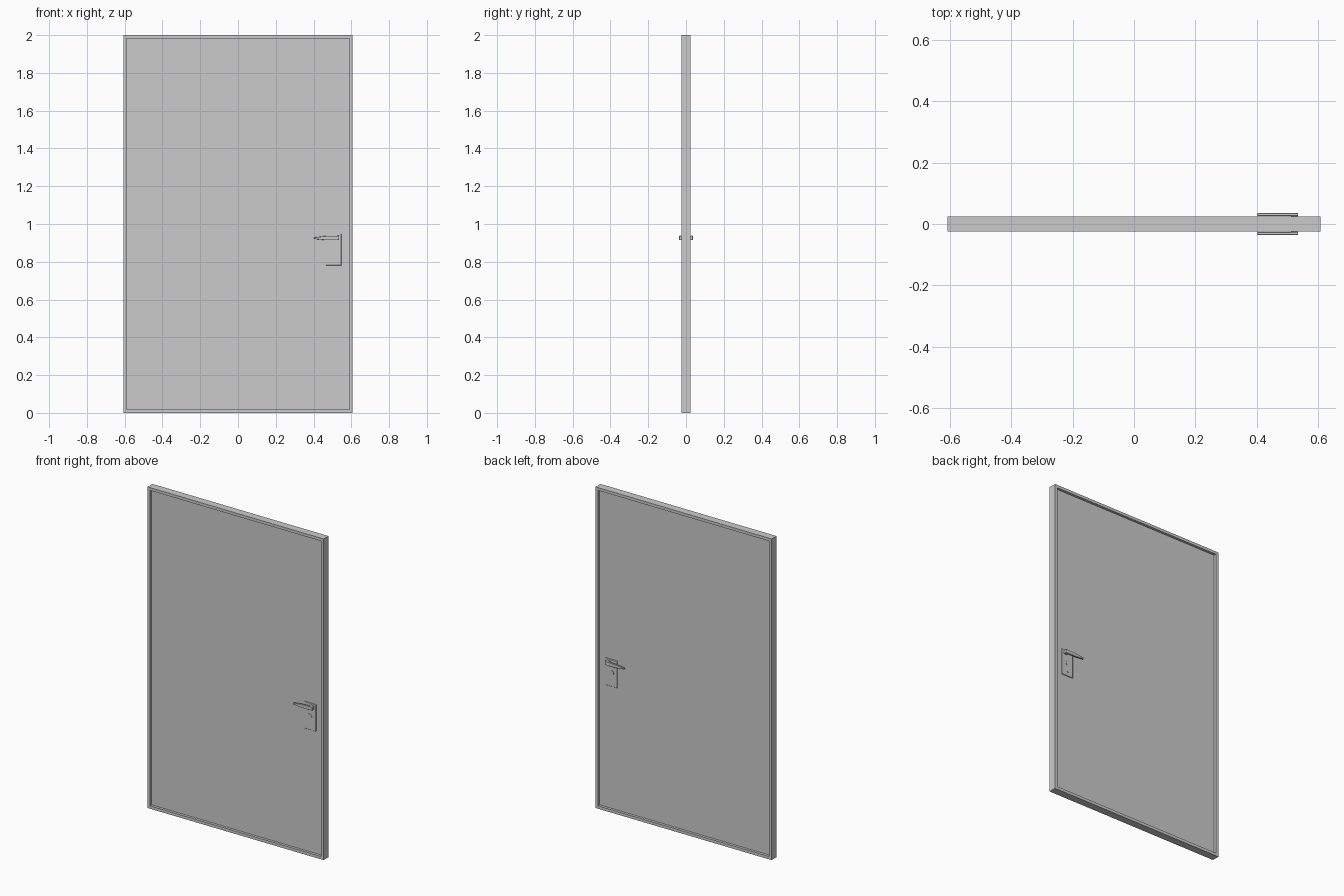
import bpy, bmesh, math

if "Cube" in bpy.data.objects:
    bpy.data.objects.remove(bpy.data.objects["Cube"])


def prism(name, pts, y0, y1, bevel=0):
    """Extrude an x-z outline from y0 to y1."""
    bm = bmesh.new()
    a = [bm.verts.new((x, y0, z)) for x, z in pts]
    b = [bm.verts.new((x, y1, z)) for x, z in pts]
    n = len(pts)
    bm.faces.new(a)
    bm.faces.new(b[::-1])
    for i in range(n):
        j = (i + 1) % n
        bm.faces.new((a[i], b[i], b[j], a[j]))
    bmesh.ops.recalc_face_normals(bm, faces=bm.faces)
    me = bpy.data.meshes.new(name)
    bm.to_mesh(me)
    bm.free()
    ob = bpy.data.objects.new(name, me)
    bpy.context.collection.objects.link(ob)
    if bevel:
        m = ob.modifiers.new("Bevel", "BEVEL")
        m.width = bevel
        m.segments = 1
    return ob


def rect(x0, x1, z0, z1):
    return [(x0, z0), (x1, z0), (x1, z1), (x0, z1)]


W, H, D, T = 0.607, 2.0, 0.024, 0.018   # half width, height, half depth, frame width

# Mitred frame: one closed ring with a rectangular section
bm = bmesh.new()
rings = []
for inset, y in ((0, -D), (0, D), (T, D), (T, -D)):
    rings.append([bm.verts.new((x, y, z))
                  for x, z in rect(-W + inset, W - inset, inset, H - inset)])
for k in range(4):
    r, s = rings[k], rings[(k + 1) % 4]
    for i in range(4):
        j = (i + 1) % 4
        bm.faces.new((r[i], r[j], s[j], s[i]))
bmesh.ops.recalc_face_normals(bm, faces=bm.faces)
me = bpy.data.meshes.new("door_frame")
bm.to_mesh(me)
bm.free()
bpy.context.collection.objects.link(bpy.data.objects.new("door_frame", me))

# Recessed door leaf
PANEL = 0.008
prism("door_panel", rect(-W + T, W - T, T, H - T), -PANEL, PANEL)

# Keyhole outline: round head over a narrow straight slot
cx, cz, r, w = 0.503, 0.864, 0.016, 0.008
keyhole = [(cx - w, 0.805), (cx + w, 0.805)]
for i in range(11):
    t = math.radians(-60 + 30 * i)
    if t <= math.radians(240):
        keyhole.append((cx + r * math.cos(t), cz + r * math.sin(t)))

# Tapered lever outline
lever = [(0.403, 0.921), (0.46, 0.915), (0.535, 0.915),
         (0.535, 0.938), (0.46, 0.936), (0.403, 0.929)]

# Handle set on both sides of the leaf
for side, s in (("front", -1), ("back", 1)):
    prism(side + "_handle_plate", rect(0.465, 0.547, 0.78, 0.948), s * PANEL, s * 0.014, 0.002)
    prism(side + "_handle_neck", rect(0.511, 0.533, 0.916, 0.937), s * 0.012, s * 0.027)
    prism(side + "_handle_lever", lever, s * 0.026, s * 0.036, 0.001)
    prism(side + "_lock_cylinder", keyhole, s * 0.012, s * 0.017)
